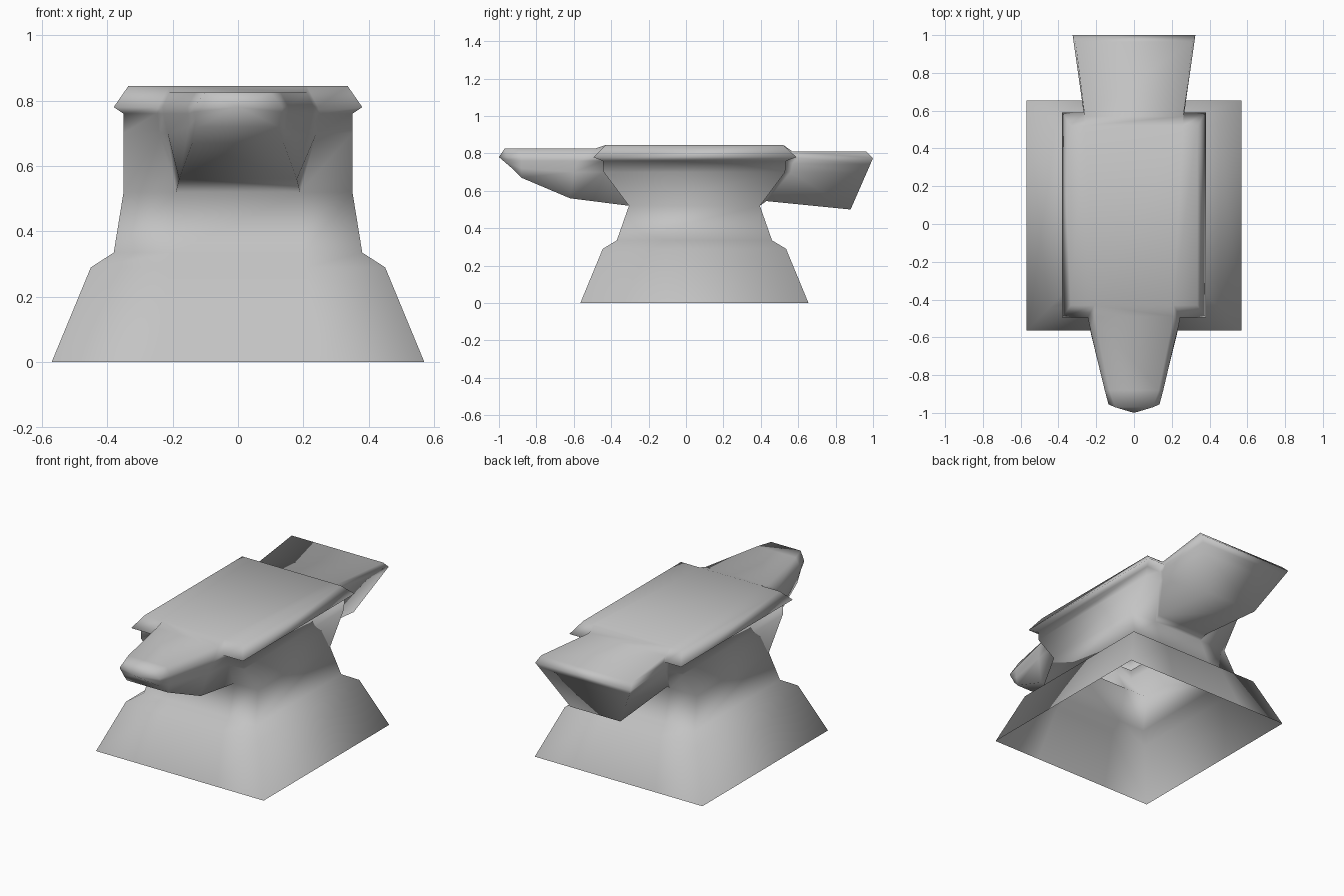
import bpy, bmesh

if "Cube" in bpy.data.objects:
    bpy.data.objects.remove(bpy.data.objects["Cube"])

# Body levels: z, half width, front y, back y, horn half width, heel half width
LEVELS = [
    (0.00, 0.57, -0.565, 0.655, 0.25, 0.25),
    (0.29, 0.45, -0.445, 0.535, 0.21, 0.20),
    (0.335, 0.38, -0.37, 0.46, 0.20, 0.18),
    (0.52, 0.35, -0.305, 0.395, 0.19, 0.17),
    (0.70, 0.35, -0.44, 0.53, 0.24, 0.25),
    (0.76, 0.35, -0.445, 0.535, 0.25, 0.26),
    (0.78, 0.38, -0.495, 0.59, 0.245, 0.268),
    (0.845, 0.335, -0.43, 0.52, 0.21, 0.26),
]
ROOT = 3  # first level where horn and heel grow out of the body

# Sections from bottom to top: (y, z, half width)
HORN = [
    [(-0.62, 0.56, 0.18), (-0.60, 0.70, 0.215), (-0.58, 0.76, 0.228),
     (-0.56, 0.78, 0.23), (-0.49, 0.825, 0.21)],
    [(-0.88, 0.67, 0.14), (-0.88, 0.72, 0.15), (-0.88, 0.76, 0.153),
     (-0.88, 0.78, 0.155), (-0.88, 0.825, 0.13)],
    [(-0.93, 0.72, 0.125), (-0.94, 0.745, 0.13), (-0.95, 0.765, 0.135),
     (-0.955, 0.78, 0.135), (-0.97, 0.825, 0.10)],
]
HEEL = [
    [(0.43, 0.545, 0.175), (0.56, 0.70, 0.25), (0.57, 0.745, 0.262),
     (0.60, 0.775, 0.268), (0.57, 0.81, 0.26)],
    [(0.88, 0.50, 0.17), (0.963, 0.69, 0.277), (0.985, 0.74, 0.305),
     (1.00, 0.775, 0.325), (0.965, 0.81, 0.31)],
]

bm = bmesh.new()


def bridge(a, b, skip=()):
    """Join two closed loops of equal length with quads."""
    n = len(a)
    for i in range(n):
        if i not in skip:
            j = (i + 1) % n
            bm.faces.new((a[i], a[j], b[j], b[i]))


def section(points):
    """Closed loop: left side upward, then right side downward."""
    left = [bm.verts.new((-w, y, z)) for y, z, w in points]
    right = [bm.verts.new((w, y, z)) for y, z, w in points]
    return left + right[::-1]


def extrude_sections(loop, sections):
    for points in sections:
        new = section(points)
        bridge(loop, new)
        loop = new
    return loop


# Foot, waist and table, open underneath
rings = []
for z, h, y0, y1, c, d in LEVELS:
    pts = [(-h, y0), (-c, y0), (c, y0), (h, y0), (h, y1), (d, y1), (-d, y1), (-h, y1)]
    rings.append([bm.verts.new((x, y, z)) for x, y in pts])
for k in range(len(rings) - 1):
    bridge(rings[k], rings[k + 1], skip=(1, 5) if k >= ROOT else ())
t = rings[-1]
for quad in ((0, 1, 6, 7), (1, 2, 5, 6), (2, 3, 4, 5)):
    bm.faces.new([t[i] for i in quad])

# Pointed horn at the front
upper = rings[ROOT:]
root = [r[1] for r in upper] + [r[2] for r in upper][::-1]
tip = extrude_sections(root, HORN)
nose = bm.verts.new((0, -1.0, 0.78))
for i in range(len(tip)):
    bm.faces.new((tip[i], tip[(i + 1) % len(tip)], nose))

# Flared heel at the back
root = [r[6] for r in upper] + [r[5] for r in upper][::-1]
end = extrude_sections(root, HEEL)
for i in range(4):
    bm.faces.new((end[i], end[i + 1], end[8 - i], end[9 - i]))

bmesh.ops.recalc_face_normals(bm, faces=bm.faces)
# Make sure the table faces up
bm.faces.ensure_lookup_table()
top = max(bm.faces, key=lambda f: f.calc_center_median().z)
if top.normal.z < 0:
    bmesh.ops.reverse_faces(bm, faces=bm.faces)
for f in bm.faces:
    f.smooth = True

mesh = bpy.data.meshes.new("anvil")
bm.to_mesh(mesh)
bm.free()
steel = bpy.data.materials.new("grey_steel")
steel.diffuse_color = (0.55, 0.55, 0.55, 1)
steel.use_nodes = True
steel.node_tree.nodes["Principled BSDF"].inputs["Base Color"].default_value = steel.diffuse_color
mesh.materials.append(steel)
bpy.context.collection.objects.link(bpy.data.objects.new("anvil", mesh))
